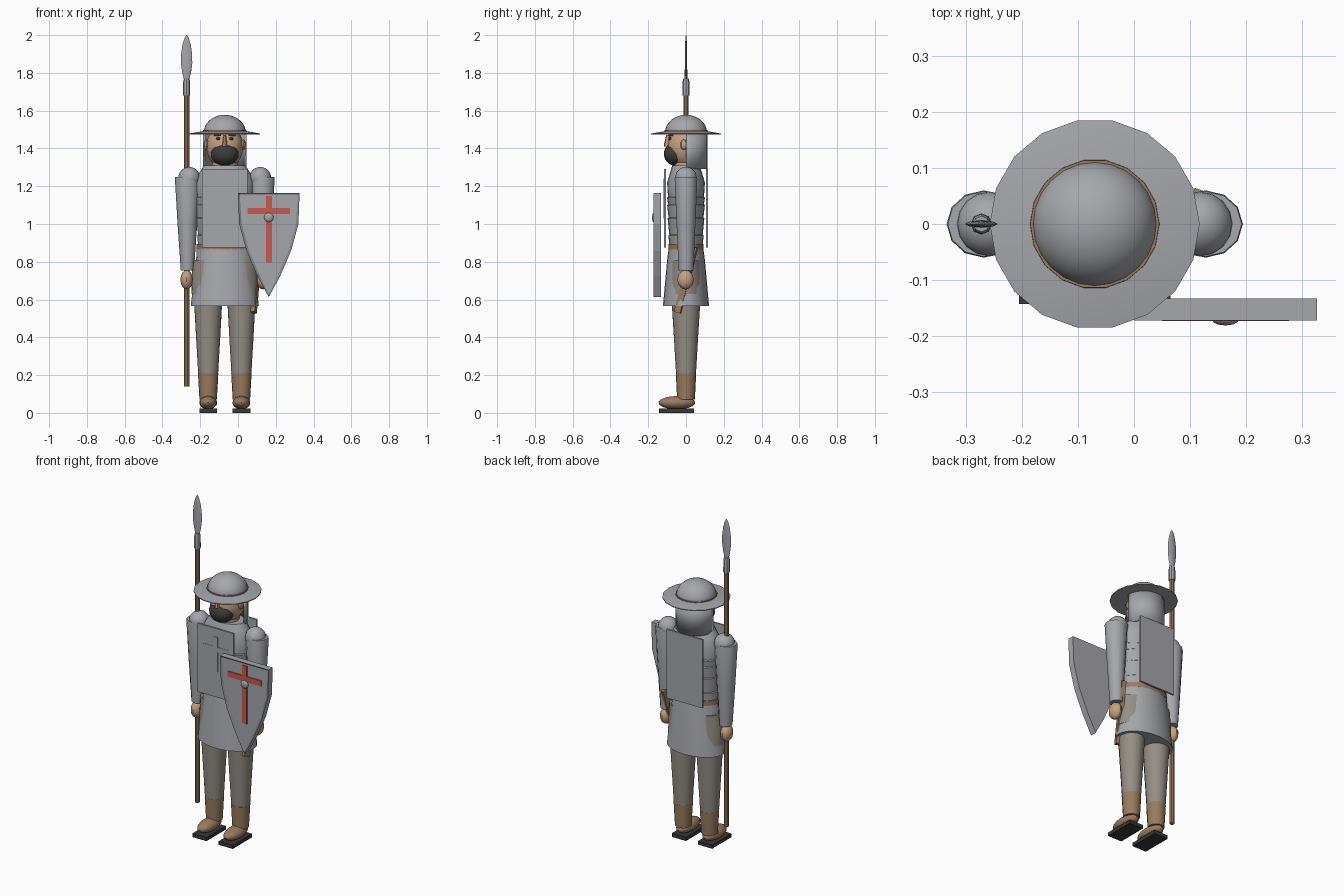
import bpy, bmesh, math
from mathutils import Vector

cube = bpy.data.objects.get("Cube")
if cube:
    bpy.data.objects.remove(cube, do_unlink=True)

CX = -0.07  # body centre line
SIDES = ((-1, "right"), (1, "left"))


def material(name, *rgb):
    m = bpy.data.materials.new(name)
    m.use_nodes = True
    m.diffuse_color = (*rgb, 1)
    m.node_tree.nodes["Principled BSDF"].inputs["Base Color"].default_value = (*rgb, 1)
    return m


STEEL = material("steel", 0.38, 0.385, 0.41)
RIM = material("dark_steel", 0.24, 0.245, 0.26)
CLOTH = material("khaki_cloth", 0.30, 0.27, 0.235)
LEATHER = material("brown_leather", 0.32, 0.20, 0.12)
WOOD = material("wood", 0.34, 0.22, 0.13)
SKIN = material("skin", 0.56, 0.36, 0.23)
DARK = material("dark_hair", 0.05, 0.047, 0.045)
SOLE = material("sole_black", 0.04, 0.038, 0.038)
RED = material("red_paint", 0.58, 0.10, 0.08)


def finish(name, bm, mat, smooth=True):
    bmesh.ops.recalc_face_normals(bm, faces=bm.faces)
    mesh = bpy.data.meshes.new(name)
    bm.to_mesh(mesh)
    bm.free()
    mesh.materials.append(mat)
    ob = bpy.data.objects.new(name, mesh)
    bpy.context.collection.objects.link(ob)
    if smooth:
        bpy.ops.object.select_all(action="DESELECT")
        ob.select_set(True)
        bpy.context.view_layer.objects.active = ob
        bpy.ops.object.shade_smooth_by_angle(angle=math.radians(35))
    return ob


def loft(name, rings, x, y, mat, n=16):
    """Stack of ellipses (z, rx, ry), capped at both ends."""
    bm = bmesh.new()
    turns = [math.tau * i / n for i in range(n)]
    loops = [[bm.verts.new((x + rx * math.cos(a), y + ry * math.sin(a), z)) for a in turns]
             for z, rx, ry in rings]
    for lo, hi in zip(loops, loops[1:]):
        for i in range(n):
            j = (i + 1) % n
            bm.faces.new((lo[i], lo[j], hi[j], hi[i]))
    bm.faces.new(loops[0])
    bm.faces.new(loops[-1])
    return finish(name, bm, mat)


def ball(name, centre, radii, mat, n=16):
    bm = bmesh.new()
    bmesh.ops.create_uvsphere(bm, u_segments=n, v_segments=n * 3 // 4, radius=1)
    bmesh.ops.scale(bm, vec=radii, verts=bm.verts)
    bmesh.ops.translate(bm, vec=centre, verts=bm.verts)
    return finish(name, bm, mat)


def box(name, lo, hi, mat):
    lo, hi = Vector(lo), Vector(hi)
    bm = bmesh.new()
    bmesh.ops.create_cube(bm, size=1)
    bmesh.ops.scale(bm, vec=hi - lo, verts=bm.verts)
    bmesh.ops.translate(bm, vec=(lo + hi) / 2, verts=bm.verts)
    return finish(name, bm, mat, False)


# Legs, boots and feet
for s, side in SIDES:
    x = CX + s * 0.088
    loft(side + "_trouser_leg", [(0.21, 0.053, 0.053), (0.4, 0.064, 0.064), (0.62, 0.076, 0.078)], x, 0, CLOTH)
    loft(side + "_boot", [(0.07, 0.046, 0.047), (0.21, 0.054, 0.054)], x, 0, LEATHER)
    ball(side + "_foot", (x, -0.048, 0.054), (0.047, 0.097, 0.035), LEATHER)
    box(side + "_sole", (x - 0.047, -0.143, 0), (x + 0.047, 0.042, 0.022), SOLE)

# Tunic skirt with the breeches showing at the hips
loft("skirt", [(0.567, 0.18, 0.122), (0.81, 0.152, 0.1), (0.87, 0.148, 0.092)], CX, 0, STEEL, 24)
loft("hips", [(0.63, 0.176, 0.108), (0.72, 0.175, 0.1), (0.81, 0.170, 0.092)], CX, 0, CLOTH, 24)

# Torso of overlapping lames
lames = [(0.85, 0.138, 0.085)]
for z, r in ((0.94, 0.146), (1.03, 0.152), (1.10, 0.156), (1.14, 0.157)):
    lames += [(z, r, r * 0.64), (z + 0.004, r - 0.005, r * 0.64 - 0.005)]
lames += [(1.22, 0.156, 0.1), (1.27, 0.135, 0.085), (1.31, 0.11, 0.073)]
loft("torso", lames, CX, 0, STEEL, 20)
loft("belt", [(0.866, 0.149, 0.093), (0.895, 0.149, 0.093)], CX, 0, LEATHER, 20)

# Breast and back plates
box("front_plate", (CX - 0.121, -0.117, 0.875), (CX + 0.121, -0.106, 1.29), STEEL)
box("back_plate", (CX - 0.121, 0.105, 0.875), (CX + 0.121, 0.116, 1.29), STEEL)
box("plate_cross_upright", (CX - 0.017, -0.119, 1.03), (CX + 0.017, -0.116, 1.24), STEEL)
box("plate_cross_bar", (CX - 0.085, -0.1188, 1.15), (CX + 0.085, -0.116, 1.18), STEEL)

# Arms
for s, side in SIDES:
    loft(side + "_arm", [(0.755, 0.035, 0.039), (1.0, 0.052, 0.05), (1.24, 0.066, 0.06), (1.25, 0.064, 0.058)],
         CX + s * 0.198, 0, STEEL, 12)
    ball(side + "_shoulder", (CX + s * 0.188, 0, 1.244), (0.058, 0.058, 0.058), STEEL)
    ball(side + "_hand", (CX + s * 0.202, -0.002, 0.705), (0.033, 0.043, 0.051), SKIN, 12)

# Scabbard hanging from the belt
scabbard = box("scabbard", (-0.012, -0.018, -0.18), (0.012, 0.018, 0.18), LEATHER)
scabbard.location = (0.098, 0, 0.705)
slope = Vector((0.03, 0.085, 0.335))
scabbard.rotation_mode = "QUATERNION"
scabbard.rotation_quaternion = slope.to_track_quat("Z", "Y")

# Head and face
loft("neck", [(1.27, 0.07, 0.065), (1.36, 0.065, 0.065)], CX, 0, SKIN)
ball("head", (CX, 0, 1.41), (0.098, 0.1, 0.115), SKIN)
ball("beard", (CX, -0.057, 1.371), (0.074, 0.06, 0.062), DARK)
loft("nose", [(1.41, 0.013, 0.02), (1.425, 0.012, 0.019), (1.47, 0.007, 0.008)], CX, -0.097, SKIN, 8)
for s, side in SIDES:
    ball(side + "_eye", (CX + s * 0.034, -0.084, 1.452), (0.012, 0.01, 0.009), DARK, 8)
    box(side + "_brow", (CX + s * 0.038 - 0.018, -0.092, 1.466), (CX + s * 0.038 + 0.018, -0.07, 1.473), DARK)
    ball(side + "_ear", (CX + s * 0.098, -0.012, 1.42), (0.012, 0.018, 0.028), SKIN, 8)

# Neck guard, a half tube behind the head
bm = bmesh.new()
arc = [math.pi * i / 14 for i in range(15)]
rows = [[bm.verts.new((CX + 0.114 * math.cos(a), 0.114 * math.sin(a), z)) for a in arc] for z in (1.29, 1.485)]
for i in range(14):
    bm.faces.new((rows[0][i], rows[0][i + 1], rows[1][i + 1], rows[1][i]))
guard = finish("neck_guard", bm, STEEL)
thick = guard.modifiers.new("thickness", "SOLIDIFY")
thick.thickness = 0.008
thick.offset = -1

# Kettle hat
loft("hat_brim", [(1.474, 0.187, 0.187), (1.479, 0.187, 0.187), (1.492, 0.112, 0.112)], CX, 0, STEEL, 18)
loft("hat_band", [(1.483, 0.116, 0.116), (1.497, 0.115, 0.115)], CX, 0, LEATHER, 18)
dome = [(1.485 + 0.093 * math.sin(a), 0.111 * math.cos(a), 0.111 * math.cos(a))
        for a in (math.pi / 2 * i / 9 for i in range(9))]
dome.append((1.578, 0.004, 0.004))
loft("hat_dome", dome, CX, 0, STEEL, 24)

# Spear
SX = -0.272
loft("spear_shaft", [(0.14, 0.014, 0.014), (1.7, 0.014, 0.014)], SX, 0, WOOD, 10)
loft("spear_socket", [(1.68, 0.019, 0.019), (1.755, 0.018, 0.018), (1.77, 0.014, 0.014)], SX, 0, STEEL, 8)
loft("spear_blade", [(1.75, 0.01, 0.007), (1.8, 0.023, 0.007), (1.85, 0.03, 0.006), (1.9, 0.029, 0.006),
                     (1.95, 0.022, 0.005), (1.985, 0.011, 0.003), (2.0, 0.002, 0.001)], SX, 0, STEEL, 8)

# Shield: slab with an inset front panel
MX = 0.163
half = [(0.163, 1.165), (0.157, 1.0), (0.118, 0.858), (0.062, 0.728)]
outline = [(MX + w, z) for w, z in half] + [(MX, 0.613)] + [(MX - w, z) for w, z in reversed(half)]
bm = bmesh.new()
front = bm.faces.new([bm.verts.new((x, -0.172, z)) for x, z in outline])
back = bmesh.ops.extrude_face_region(bm, geom=[front], use_keep_orig=True)
bmesh.ops.translate(bm, vec=(0, 0.039, 0), verts=[v for v in back["geom"] if isinstance(v, bmesh.types.BMVert)])
bmesh.ops.recalc_face_normals(bm, faces=bm.faces)
bm.faces.ensure_lookup_table()
panel = min(bm.faces, key=lambda f: f.calc_center_median().y)
rim = bmesh.ops.inset_region(bm, faces=[panel], thickness=0.013)["faces"]
bmesh.ops.translate(bm, vec=(0, 0.005, 0), verts=panel.verts)
for f in rim:
    f.material_index = 1
shield = finish("shield", bm, STEEL, False)
shield.data.materials.append(RIM)
box("shield_cross_upright", (MX - 0.016, -0.173, 0.797), (MX + 0.016, -0.166, 1.147), RED)
box("shield_cross_bar", (MX - 0.113, -0.1728, 1.052), (MX + 0.113, -0.166, 1.085), RED)
ball("shield_boss", (MX, -0.17, 1.035), (0.025, 0.011, 0.025), STEEL, 12)
